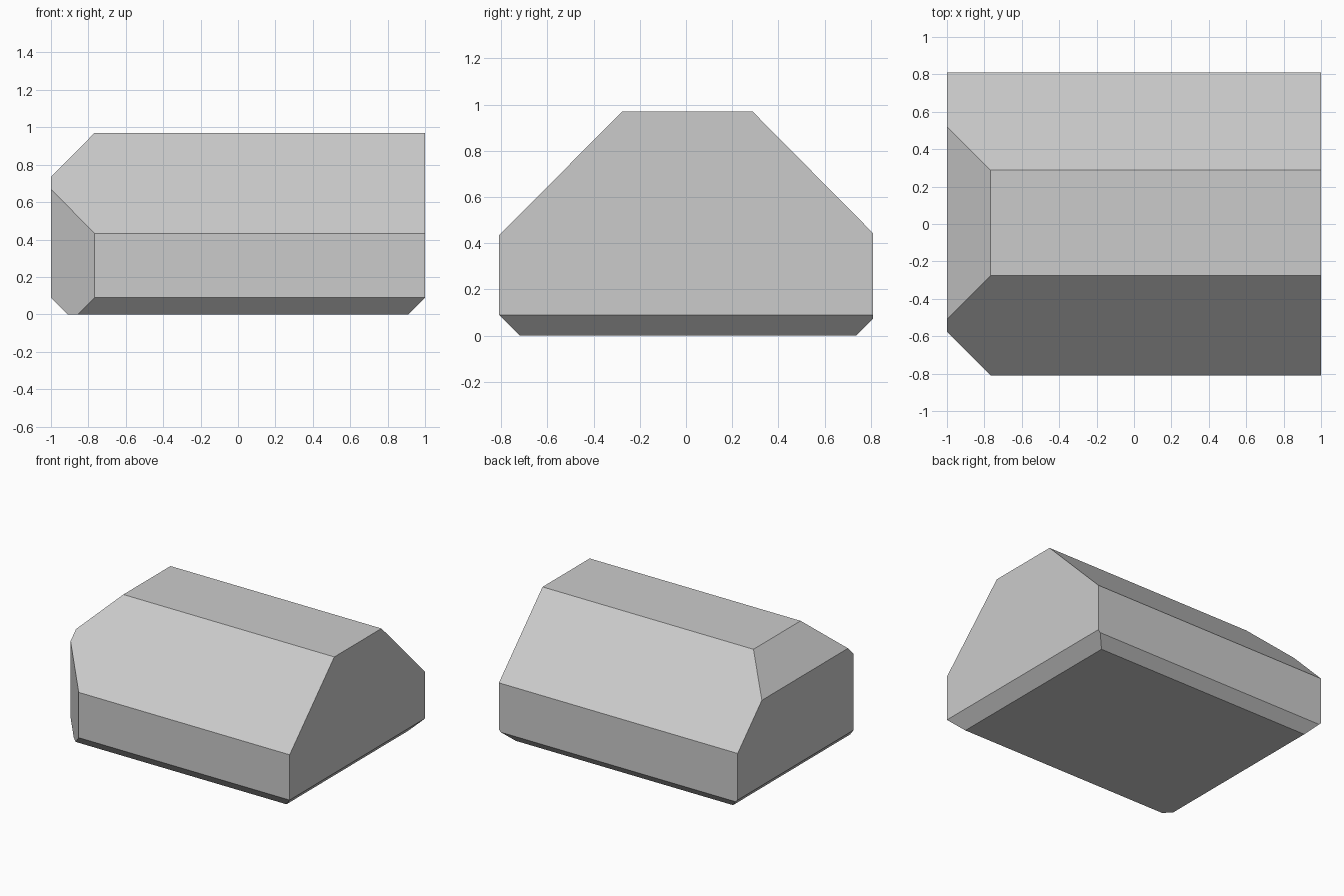
import bpy, bmesh
from mathutils import Vector

if "Cube" in bpy.data.objects:
    bpy.data.objects.remove(bpy.data.objects["Cube"])

X, Y, H = 1.0, 0.81, 0.97

# Starting block
bm = bmesh.new()
bmesh.ops.create_cube(bm, size=1.0)
for v in bm.verts:
    v.co = (v.co.x * 2 * X, v.co.y * 2 * Y, (v.co.z + 0.5) * H)


def chamfer(p, q, axis):
    """Slice off the outside of the plane through p and q that runs along axis."""
    p, q = Vector(p), Vector(q)
    normal = (q - p).cross(Vector(axis)).normalized()
    if normal.dot(p - Vector((0, 0, H / 2))) < 0:
        normal.negate()
    cut = bmesh.ops.bisect_plane(bm, geom=bm.verts[:] + bm.edges[:] + bm.faces[:],
                                 plane_co=p, plane_no=normal, clear_outer=True)
    edges = [e for e in cut["geom_cut"] if isinstance(e, bmesh.types.BMEdge)]
    bmesh.ops.contextual_create(bm, geom=edges)


# Large roof slopes, front and back
chamfer((0, -Y, 0.433), (0, -0.276, H), (1, 0, 0))
chamfer((0, Y, 0.443), (0, 0.288, H), (1, 0, 0))
# Left top slope and front left corner
chamfer((-X, 0, 0.735), (-0.767, 0, H), (0, 1, 0))
chamfer((-X, -0.575, 0), (-0.767, -Y, 0), (0, 0, 1))
# Small chamfers around the base
chamfer((0, -Y, 0.09), (0, -0.72, 0), (1, 0, 0))
chamfer((0, Y, 0.073), (0, 0.737, 0), (1, 0, 0))
chamfer((X, 0, 0.09), (0.91, 0, 0), (0, 1, 0))
chamfer((-X, 0, 0.09), (-0.91, 0, 0), (0, 1, 0))

bmesh.ops.recalc_face_normals(bm, faces=bm.faces[:])
mesh = bpy.data.meshes.new("chamfered_block")
bm.to_mesh(mesh)
bm.free()
bpy.context.collection.objects.link(bpy.data.objects.new("chamfered_block", mesh))
